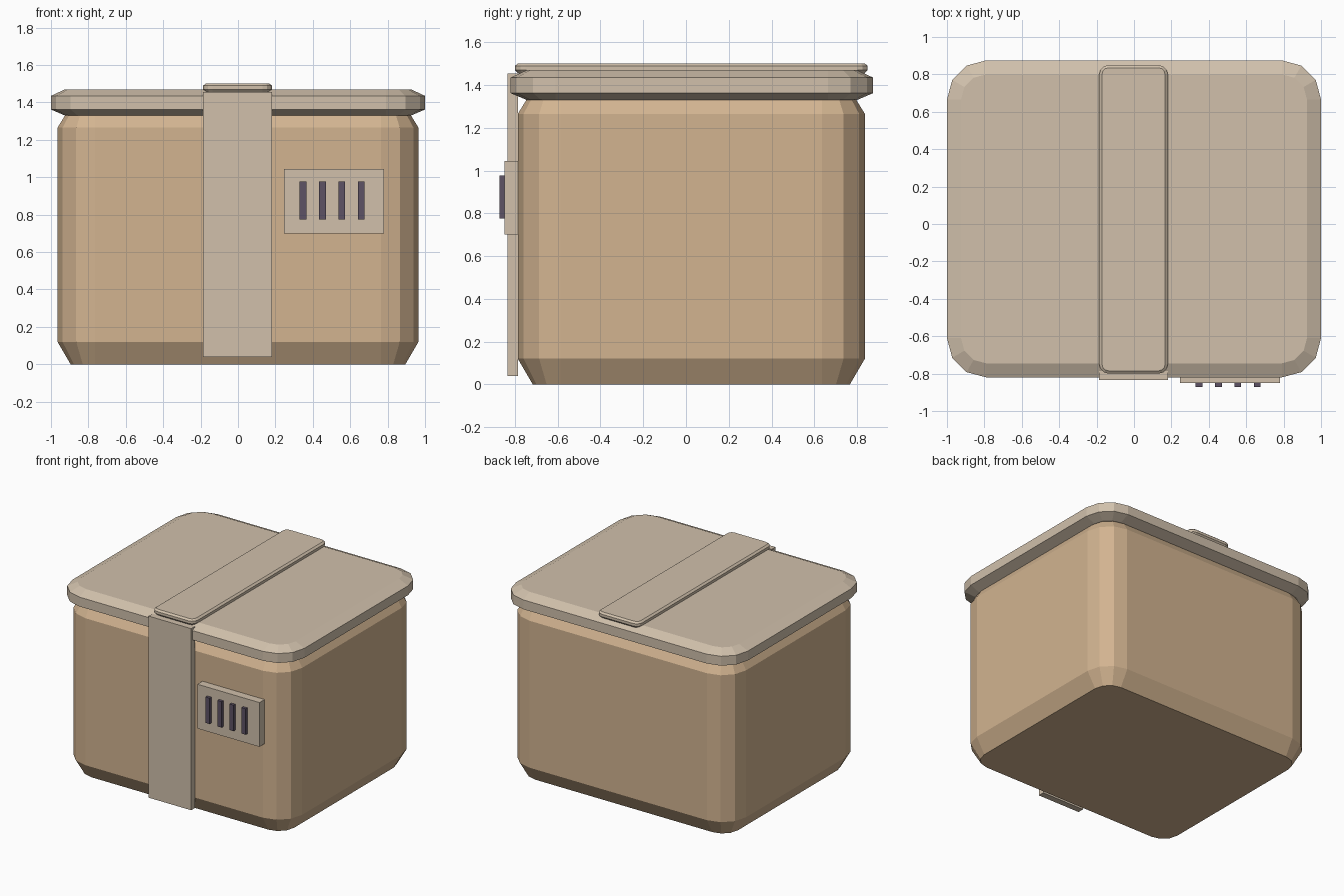
import bpy, bmesh, math

if "Cube" in bpy.data.objects:
    bpy.data.objects.remove(bpy.data.objects["Cube"])


def material(name, rgb):
    m = bpy.data.materials.new(name)
    m.diffuse_color = (*rgb, 1.0)
    m.use_nodes = True
    m.node_tree.nodes["Principled BSDF"].inputs["Base Color"].default_value = m.diffuse_color
    return m


TAN = material("tan_body", (0.645, 0.455, 0.28))
BEIGE = material("beige_trim", (0.635, 0.53, 0.41))
DARK = material("dark_purple", (0.11, 0.085, 0.13))


def rounded_loft(name, x0, x1, y0, y1, radius, rings, mat, seg=3):
    """Rounded rectangle swept through rings of (z, inset)."""
    bm = bmesh.new()
    loops = []
    for z, inset in rings:
        r = radius - inset
        loop = []
        corners = [(x1 - radius, y1 - radius), (x0 + radius, y1 - radius),
                   (x0 + radius, y0 + radius), (x1 - radius, y0 + radius)]
        for q, (cx, cy) in enumerate(corners):
            for i in range(seg + 1):
                a = math.pi / 2 * (q + i / seg)
                loop.append(bm.verts.new((cx + r * math.cos(a), cy + r * math.sin(a), z)))
        loops.append(loop)
    n = len(loops[0])
    for a, b in zip(loops, loops[1:]):
        for i in range(n):
            j = (i + 1) % n
            bm.faces.new((a[i], a[j], b[j], b[i]))
    bm.faces.new(loops[0][::-1])
    bm.faces.new(loops[-1])
    return finish(name, bm, mat)


def box(name, x0, x1, y0, y1, z0, z1, mat):
    bm = bmesh.new()
    bmesh.ops.create_cube(bm, size=1)
    for v in bm.verts:
        v.co = (x0 if v.co.x < 0 else x1, y0 if v.co.y < 0 else y1, z0 if v.co.z < 0 else z1)
    return finish(name, bm, mat)


def finish(name, bm, mat):
    bmesh.ops.recalc_face_normals(bm, faces=bm.faces)
    me = bpy.data.meshes.new(name)
    bm.to_mesh(me)
    bm.free()
    me.materials.append(mat)
    ob = bpy.data.objects.new(name, me)
    bpy.context.collection.objects.link(ob)
    return ob


# Container body with chamfered base and shoulder
rounded_loft("body", -0.965, 0.965, -0.787, 0.837, 0.20,
             [(0, 0.07), (0.12, 0), (1.265, 0), (1.33, 0.04)], TAN)

# Overhanging lid
rounded_loft("lid", -1.0, 1.0, -0.82, 0.875, 0.21,
             [(1.33, 0.075), (1.362, 0), (1.435, 0), (1.47, 0.075)], BEIGE)

# Strap over the lid and down the front
rounded_loft("top_strap", -0.186, 0.181, -0.80, 0.85, 0.05,
             [(1.455, 0.015), (1.47, 0), (1.49, 0), (1.502, 0.015)], BEIGE)
box("front_strap", -0.186, 0.181, -0.835, -0.786, 0.04, 1.455, BEIGE)

# Vent panel with four dark bars
box("vent_panel", 0.245, 0.78, -0.85, -0.785, 0.70, 1.045, BEIGE)
for i in range(4):
    x = 0.348 + i * 0.1035
    box(f"vent_bar_{i + 1}", x - 0.018, x + 0.018, -0.872, -0.84, 0.775, 0.977, DARK)
